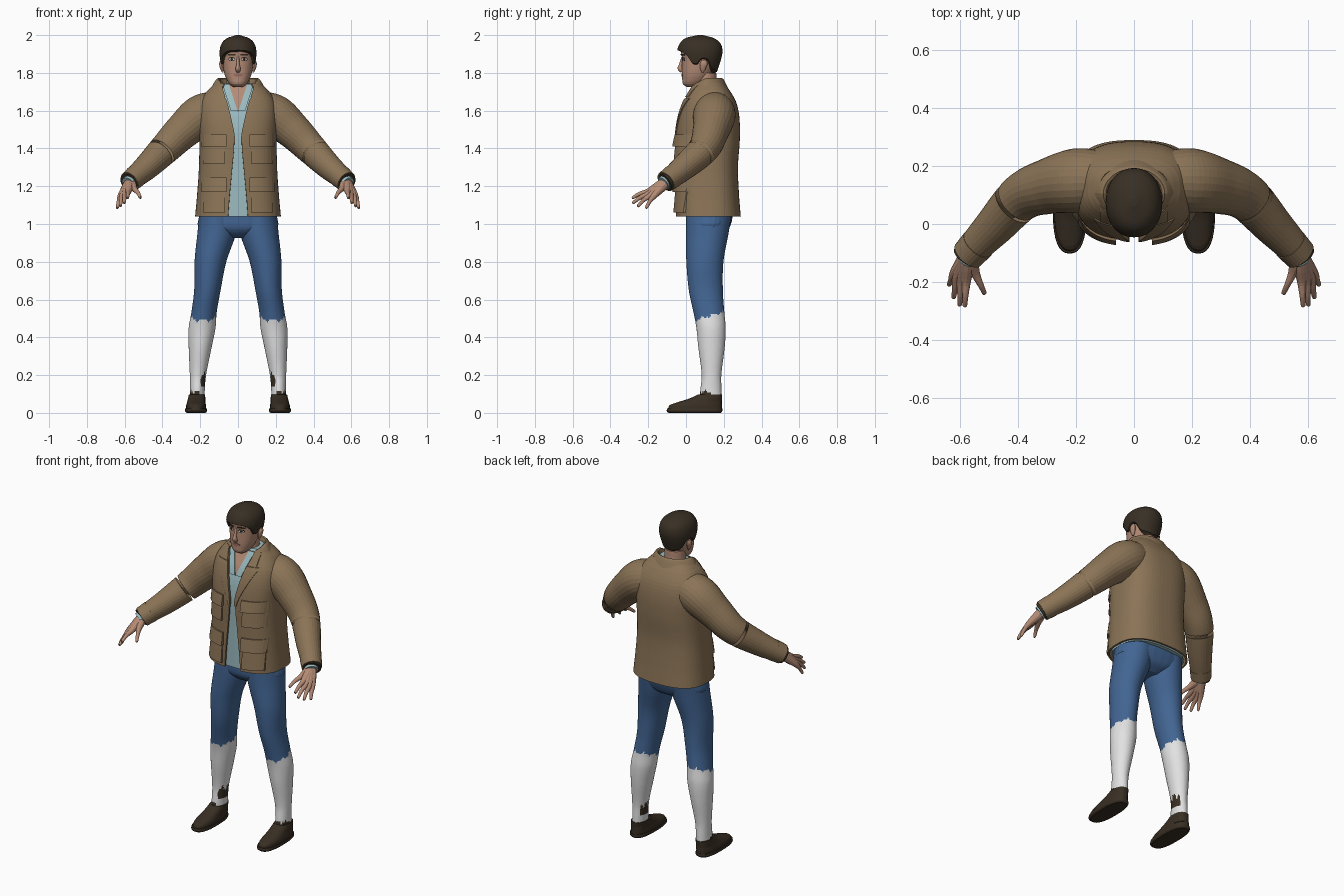
import bpy, bmesh
from math import sin, cos, pi, asin, atan2, sqrt, radians
from mathutils import Vector

if "Cube" in bpy.data.objects:
    bpy.data.objects.remove(bpy.data.objects["Cube"])


def material(name, *rgb):
    m = bpy.data.materials.new(name)
    m.use_nodes = True
    m.diffuse_color = (*rgb, 1)
    m.node_tree.nodes["Principled BSDF"].inputs["Base Color"].default_value = (*rgb, 1)
    return m


TAN = material("tan cloth", .26, .175, .095)
SHIRT = material("pale blue cloth", .33, .5, .53)
DENIM = material("blue denim", .055, .13, .29)
SOCK = material("white sock", .76, .76, .76)
SHOE = material("dark brown leather", .04, .028, .017)
HAIR = material("brown hair", .04, .029, .018)
SKIN = material("skin", .46, .26, .18)
LIP = material("lip", .33, .15, .11)
WHITE = material("eye white", .6, .57, .53)
DARK = material("dark iris", .02, .015, .012)
made = []


def lookup(table, z):
    """Smoothly interpolate the columns of a table keyed by its first column."""
    z = min(max(z, table[0][0]), table[-1][0])
    k = 0
    while k < len(table) - 2 and z > table[k + 1][0]:
        k += 1
    slope = lambda i, c: ((table[min(i + 1, len(table) - 1)][c] - table[max(i - 1, 0)][c])
                          / (table[min(i + 1, len(table) - 1)][0] - table[max(i - 1, 0)][0]))
    a, b = table[k], table[k + 1]
    h = b[0] - a[0]
    t = (z - a[0]) / h
    s = t * t * (3 - 2 * t)
    return [a[c] + (b[c] - a[c]) * s + h * t * (1 - t) * ((1 - t) * slope(k, c) - t * slope(k + 1, c))
            for c in range(1, len(a))]


def grid(name, fn, nu, nv, mats, wrap=True, cap=True, thick=0, rule=None):
    """Surface from fn(u, v); rows are joined round when wrap is set."""
    bm = bmesh.new()
    rows = [[bm.verts.new(fn(i / nu, j / nv)) for i in range(nu if wrap else nu + 1)] for j in range(nv + 1)]
    for p, q in zip(rows, rows[1:]):
        for i in range(nu):
            k = (i + 1) % len(p)
            bm.faces.new((p[i], p[k], q[k], q[i]))
    if wrap and cap:
        bm.faces.new(rows[0])
        bm.faces.new(rows[-1])
    bmesh.ops.recalc_face_normals(bm, faces=bm.faces)
    if rule:
        for f in bm.faces:
            f.material_index = rule(f.calc_center_median())
    me = bpy.data.meshes.new(name)
    bm.to_mesh(me)
    bm.free()
    for m in mats:
        me.materials.append(m)
    ob = bpy.data.objects.new(name, me)
    bpy.context.collection.objects.link(ob)
    if thick:
        mod = ob.modifiers.new("thickness", "SOLIDIFY")
        mod.thickness, mod.offset = thick, 0
    made.append(ob)
    return ob


def power(v, e):
    return abs(v) ** e * (1 if v > 0 else -1)


def around(table, z, a, n=2.0, off=0, cx=0):
    """Point on a body table (z, half width, front y, back y); angle 0 is the front."""
    w, f, b = lookup(table, z)[:3]
    return Vector((cx + (w + off) * power(sin(a), 2 / n),
                   (f + b) / 2 - ((b - f) / 2 + off) * power(cos(a), 2 / n), z))


def loft(name, table, mats, n=2.0, nu=32, nv=24, off=0, side=0, rule=None):
    z0, z1 = table[0][0], table[-1][0]

    def fn(u, v):
        z = z0 + (z1 - z0) * v
        return around(table, z, u * 2 * pi, n, off, side * lookup(table, z)[-1] if side else 0)
    return grid(name, fn, nu, nv, mats, rule=rule)


def tube(name, pts, mat, nu=20, nv=24):
    """Round tube through (x, y, z, radius) points."""
    table = [(i, *p) for i, p in enumerate(pts)]
    end = len(pts) - 1

    def fn(u, v):
        s = v * end
        x, y, z, r = lookup(table, s)
        t = Vector(lookup(table, s + .05)[:3]) - Vector(lookup(table, s - .05)[:3])
        p = t.cross(Vector((1, .1, 0) if abs(t.x) < abs(t.y) else (0, 1, .1))).normalized()
        q = t.cross(p).normalized()
        return Vector((x, y, z)) + r * (cos(u * 2 * pi) * p + sin(u * 2 * pi) * q)
    return grid(name, fn, nu, nv, [mat])


def patch(name, table, n, edges, z0, z1, off, mat, s=1, puff=0):
    """Raised plate on the front of a body table; edges(z) gives its x limits."""
    nu, nv = 12, 14

    def fn(u, v):
        i, j = round(u * nu), round(v * nv)
        a, b = (min(max((k - 1) / (m - 2), 0), 1) for k, m in ((i, nu), (j, nv)))
        o = -.004 if i in (0, nu) or j in (0, nv) else off + puff * (1 - b)
        z = z0 + (z1 - z0) * b
        x0, x1 = edges(z)
        x = x0 + (x1 - x0) * a
        w, f, k = lookup(table, z)[:3]
        c = max(1 - min(abs(x) / w, 1) ** n, 0) ** (1 / n)
        return Vector((s * x, (f + k) / 2 - (k - f) / 2 * c - o, z))
    return grid(name, fn, nu, nv, [mat], wrap=False)


# Body tables: height, half width, front, back (then front opening or leg centre)
coat = [(1.04, .222, -.05, .285, .052), (1.15, .212, -.05, .276, .044), (1.3, .202, -.05, .27, .03),
        (1.45, .2, -.05, .28, .02), (1.56, .205, -.036, .278, .04), (1.64, .195, -.012, .262, .06),
        (1.7, .16, .018, .23, .08), (1.745, .115, .04, .195, .09)]
leg = [(.04, .04, .07, .19, .217), (.12, .039, .076, .188, .215), (.2, .043, .083, .187, .212),
       (.35, .061, .065, .205, .2), (.45, .071, .055, .21, .19), (.53, .067, .04, .203, .18),
       (.65, .07, .015, .195, .162), (.8, .084, .002, .198, .146), (.95, .102, 0, .225, .113), (1.04, .1, 0, .24, .105)]
head = [(1.725, .025, .004, .06), (1.74, .045, -.016, .09), (1.77, .063, -.02, .12), (1.8, .073, -.021, .14),
        (1.84, .08, -.021, .16), (1.88, .084, -.021, .17), (1.92, .084, -.026, .175), (1.96, .07, -.01, .16),
        (1.985, .03, .03, .11)]
scalp = [(1.78, .07, -.005, .155), (1.84, .088, -.03, .175), (1.88, .096, -.04, .188), (1.92, .097, -.046, .193),
         (1.96, .084, -.03, .18), (1.985, .055, 0, .145), (2, .01, .06, .09)]
N = 2.6

# Shirt, neck and jacket body
loft("shirt", [r[:4] for r in coat], [SHIRT], N, off=-.016, nu=48)
loft("neck", [(1.68, .085, .045, .18), (1.73, .064, .045, .165), (1.8, .06, .05, .16)], [SKIN])


def coat_point(u, v):
    z = 1.04 + .705 * v
    w, f, b, gap = lookup(coat, z)
    g = asin((gap / w) ** (N / 2))
    return around(coat, z, g + (2 * pi - 2 * g) * u, N)


grid("jacket_body", coat_point, 72, 36, [TAN], wrap=False, thick=.01)
patch("throat", coat, N, lambda z: (-(z - 1.59) * .33, (z - 1.59) * .33), 1.595, 1.74, -.006, SKIN)


def collar_point(u, v):
    a = .75 + (2 * pi - 1.5) * u
    r, z = lookup([(0, .088, 1.715), (.4, .1, 1.765), (.6, .113, 1.762), (1, .147, 1.705)], v)
    drop = max(cos(a), 0)
    return Vector((r * sin(a), .105 - (r + .002) * cos(a) * .8, z - .045 * drop))


grid("jacket_collar", collar_point, 40, 10, [TAN], wrap=False, thick=.008)

# Pelvis
loft("pelvis", [(.925, .05, .06, .17), (.95, .13, .025, .21), (.98, .205, .005, .23), (1.03, .208, 0, .245),
                (1.12, .19, 0, .24)], [DENIM], 2.4)


def leg_rule(side):
    def rule(c):
        cx = lookup(leg, c.z)[-1]
        inner, back = cx - c.x * side, c.y - .13
        a = atan2(back, inner)
        rag = .007 * sin(7 * a) + .005 * sin(17 * a)
        if c.z > .515 + .3 * back + rag:
            return 0
        dark = (inner > .015 and abs(back) < .045 and .14 < c.z < .205 + 2 * rag) \
            or (inner < .01 and back < 0 and .095 < c.z < .113 + rag) \
            or c.z < .085 + .1 * back + rag
        return 2 if dark else 1
    return rule


for s, side in ((1, "left"), (-1, "right")):
    # Trousers and socks share one leg, coloured by height
    loft(side + "_leg", leg, [DENIM, SOCK, SHOE], nu=64, nv=130, side=s, rule=leg_rule(s))

    # Shoe: sole and upper
    loft(side + "_shoe_sole", [(0, .05, -.092, .184, .222), (.008, .058, -.102, .192, .222),
                               (.024, .057, -.1, .192, .222)], [SHOE], 2.5, nv=5, side=s)
    loft(side + "_shoe_upper", [(.02, .054, -.096, .19, .222), (.042, .052, -.085, .19, .222),
                                (.058, .048, -.04, .189, .221), (.075, .046, .015, .19, .219),
                                (.098, .043, .065, .191, .217)], [SHOE], 2.3, nv=12, side=s)

    # Sleeve, cuff, lining and shirt cuff
    tube(side + "_sleeve", [(s * x, y, z, r) for x, y, z, r in (
        (.08, .15, 1.61, .095), (.19, .15, 1.575, .112), (.29, .132, 1.495, .097), (.385, .095, 1.4, .083),
        (.48, -.005, 1.305, .069), (.57, -.1, 1.228, .054))], TAN, 28, 50)
    tube(side + "_cuff", [(s * .54, -.07, 1.253, .061), (s * .574, -.107, 1.224, .057)], TAN, 28, 2)
    tube(side + "_cuff_lining", [(s * .57, -.1, 1.228, .052), (s * .578, -.112, 1.22, .051)], SHOE, 28, 2)
    tube(side + "_shirt_cuff", [(s * .565, -.1, 1.23, .04), (s * .582, -.121, 1.213, .038)], SHIRT, 20, 2)

    # Hand: each finger runs from the wrist through its knuckle
    for finger, knuckle, tip in (("index", (.58, -.2, 1.172), (.585, -.287, 1.137)),
                                 ("middle", (.597, -.197, 1.16), (.603, -.284, 1.11)),
                                 ("ring", (.612, -.187, 1.152), (.624, -.257, 1.093)),
                                 ("little", (.622, -.17, 1.148), (.64, -.212, 1.083)),
                                 ("thumb", (.548, -.172, 1.185), (.515, -.243, 1.138))):
        k, t, wrist = Vector(knuckle), Vector(tip), Vector((.572, -.105, 1.222))
        path = [(wrist, .03), (wrist.lerp(k, .5), .024), (k, .016), (k.lerp(t, .55) + Vector((0, 0, .006)), .0105),
                (k.lerp(t, .93), .008), (t, .003)]
        tube(side + "_" + finger, [(s * p.x, p.y, p.z, r) for p, r in path], SKIN, 12, 18)

    # Pockets with flaps
    for level, z, h in (("chest", 1.32, .155), ("hip", 1.062, .185)):
        patch(f"{side}_{level}_pocket", coat, N, lambda z: (.068, .186), z, z + h * .75, .008, TAN, s, .012)
        patch(f"{side}_{level}_flap", coat, N, lambda z: (.062, .192), z + h * .58, z + h, .014, TAN, s, .011)

    # Lapel and shirt collar beside the opening
    gap = lambda z: lookup(coat, z)[3]
    patch(side + "_lapel", coat, N, lambda z: (gap(z) - .004, gap(z) + .008 + (z - 1.43) * .27),
          1.43, 1.665, .011, TAN, s)
    patch(side + "_upper_lapel", coat, N, lambda z: (gap(z) - .004, .118), 1.672, 1.735, .012, TAN, s)
    patch(side + "_shirt_collar", coat, N, lambda z: ((z - 1.59) * .32, (z - 1.59) * .32 + .035),
          1.6, 1.738, .001, SHIRT, s)

    # Eye, brow and ear
    def oval(cx, cz, w, h):
        return lambda z: (cx - w * sqrt(max(1 - ((z - cz) / h) ** 2, .02)),
                          cx + w * sqrt(max(1 - ((z - cz) / h) ** 2, .02)))
    patch(side + "_eye_rim", head, 2.2, oval(.033, 1.873, .018, .011), 1.862, 1.884, .001, DARK, s)
    patch(side + "_eye", head, 2.2, oval(.033, 1.872, .015, .007), 1.865, 1.879, .002, WHITE, s)
    patch(side + "_iris", head, 2.2, oval(.033, 1.872, .006, .007), 1.866, 1.879, .003, DARK, s)
    patch(side + "_brow", head, 2.2, lambda z: (.014, .054), 1.892, 1.9, .005, HAIR, s)
    loft(side + "_ear", [(1.803, .004, .082, .094, .081), (1.82, .01, .076, .104, .084), (1.85, .012, .074, .114, .088),
                         (1.868, .004, .085, .105, .089)], [SKIN], nu=14, nv=10, side=s)

# Head, nose and mouth
loft("head", head, [SKIN], 2.2, 40, 30)
tube("nose", [(0, -.018, 1.885, .006), (0, -.028, 1.845, .009), (0, -.031, 1.823, .0135), (0, -.018, 1.808, .011)],
     SKIN, 14, 14)
patch("mouth", head, 2.2, oval(0, 1.788, .025, .008), 1.78, 1.796, .003, LIP)

# Hair cap whose lower edge follows the hairline
hairline = [(0, 1.915), (.6, 1.908), (1, 1.88), (1.15, 1.848), (1.45, 1.84), (1.62, 1.868), (1.95, 1.862),
            (2.25, 1.815), (pi, 1.793)]


def hair_point(u, v):
    a = u * 2 * pi
    low = lookup(hairline, min(a, 2 * pi - a))[0]
    e = 1 - (1 - v) ** 1.6
    tuck = -.016 if v == 0 else 0
    return around(scalp, low + (2 - low) * e, a, 2.1, tuck)


grid("hair", hair_point, 64, 24, [HAIR])

# Smooth shading that keeps hard edges
for ob in bpy.context.view_layer.objects:
    ob.select_set(ob in made)
bpy.context.view_layer.objects.active = made[0]
bpy.ops.object.shade_smooth_by_angle(angle=radians(40))
